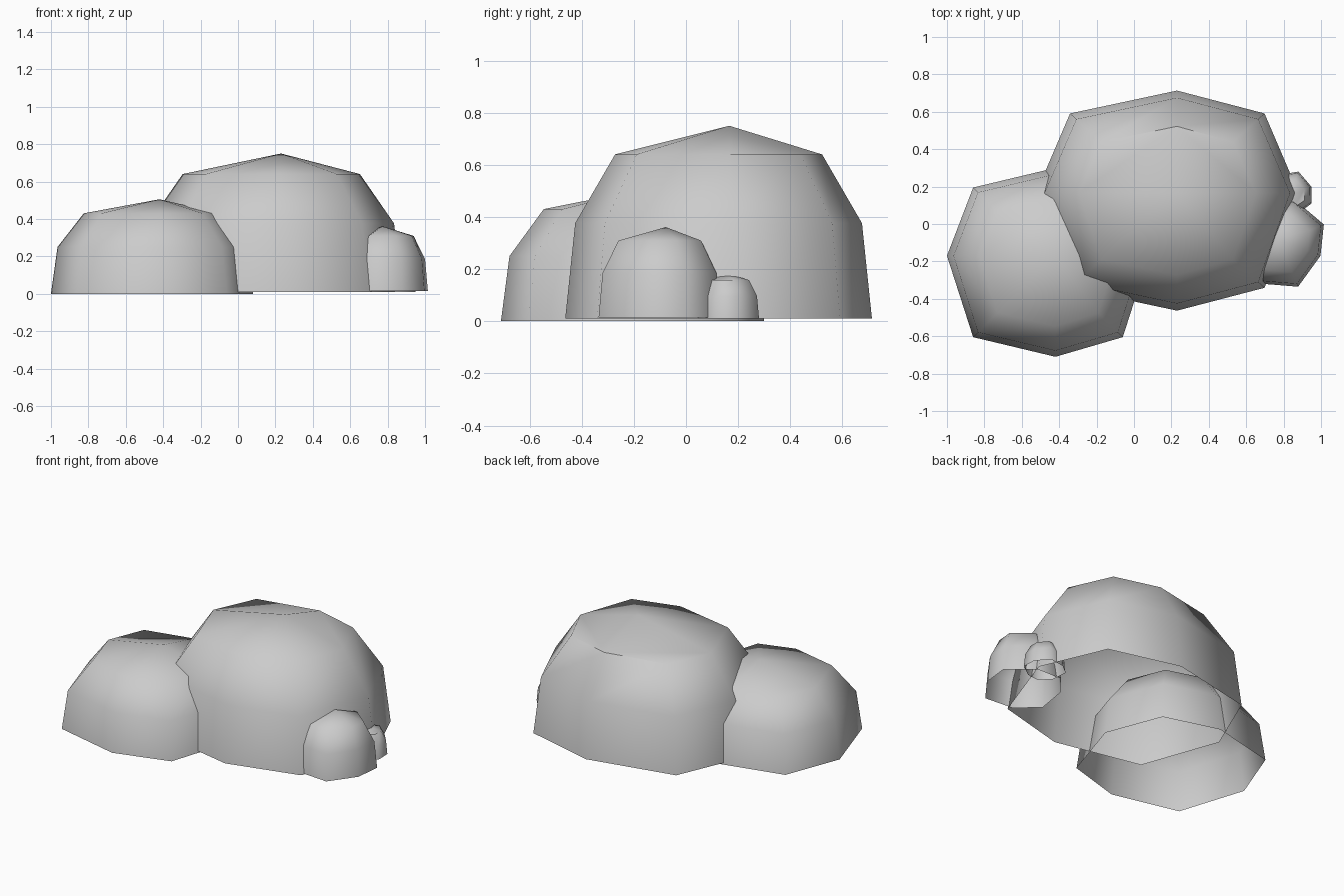
import bpy, bmesh
from math import radians, cos, sin

if "Cube" in bpy.data.objects:
    bpy.data.objects.remove(bpy.data.objects["Cube"])

OX, OY = 0.04, 0.035          # apex and axis corners sit slightly off centre
RINGS = [(1.0, 0.0), (0.935, 0.25), (0.675, 0.43)]   # (width factor, height)
TOP = 0.505


def outline(s):
    """Eight corners of a lopsided octagon, counter-clockwise."""
    a, b, d = 0.54 * s, 0.505 * s, 0.40 * s
    return [(a, OY), (d, d), (OX, b), (-d, d),
            (-a, OY), (-d, -d), (OX, -b), (d, -d)]


def rock(name, centre, size, turn=0):
    bm = bmesh.new()
    r = radians(turn)

    def vert(x, y, z):
        x, y = x * size[0], y * size[1]
        return bm.verts.new((centre[0] + x * cos(r) - y * sin(r),
                             centre[1] + x * sin(r) + y * cos(r),
                             centre[2] + z * size[2]))

    rings = [[vert(x, y, z) for x, y in outline(s)] for s, z in RINGS]
    # side walls, open underneath
    for low, high in zip(rings, rings[1:]):
        for i in range(8):
            j = (i + 1) % 8
            bm.faces.new((low[i], low[j], high[j], high[i]))
    # cap: four bent quarters meeting at the apex
    top = rings[-1]
    apex = vert(OX, OY, TOP)
    for q in range(0, 8, 2):
        a, b, c = top[q], top[q + 1], top[(q + 2) % 8]
        if q < 4:
            bm.faces.new((a, b, c))
            bm.faces.new((a, c, apex))
        else:
            bm.faces.new((a, b, apex))
            bm.faces.new((b, c, apex))
    mesh = bpy.data.meshes.new(name)
    bm.to_mesh(mesh)
    bm.free()
    ob = bpy.data.objects.new(name, mesh)
    bpy.context.collection.objects.link(ob)
    bpy.ops.object.select_all(action='DESELECT')
    ob.select_set(True)
    bpy.context.view_layer.objects.active = ob
    bpy.ops.object.shade_smooth_by_angle(angle=radians(60))
    return ob


# cluster of four boulders
rock("large_boulder", (0.178, 0.125, 0.01), (1.3, 1.165, 1.465))
rock("medium_boulder", (-0.46, -0.205, 0.0), (1.0, 1.0, 1.0))
rock("small_boulder", (0.78, -0.10, 0.015), (0.45, 0.45, 0.685), 67.5)
rock("pebble", (0.83, 0.16, 0.01), (0.23, 0.23, 0.345), 202.5)
